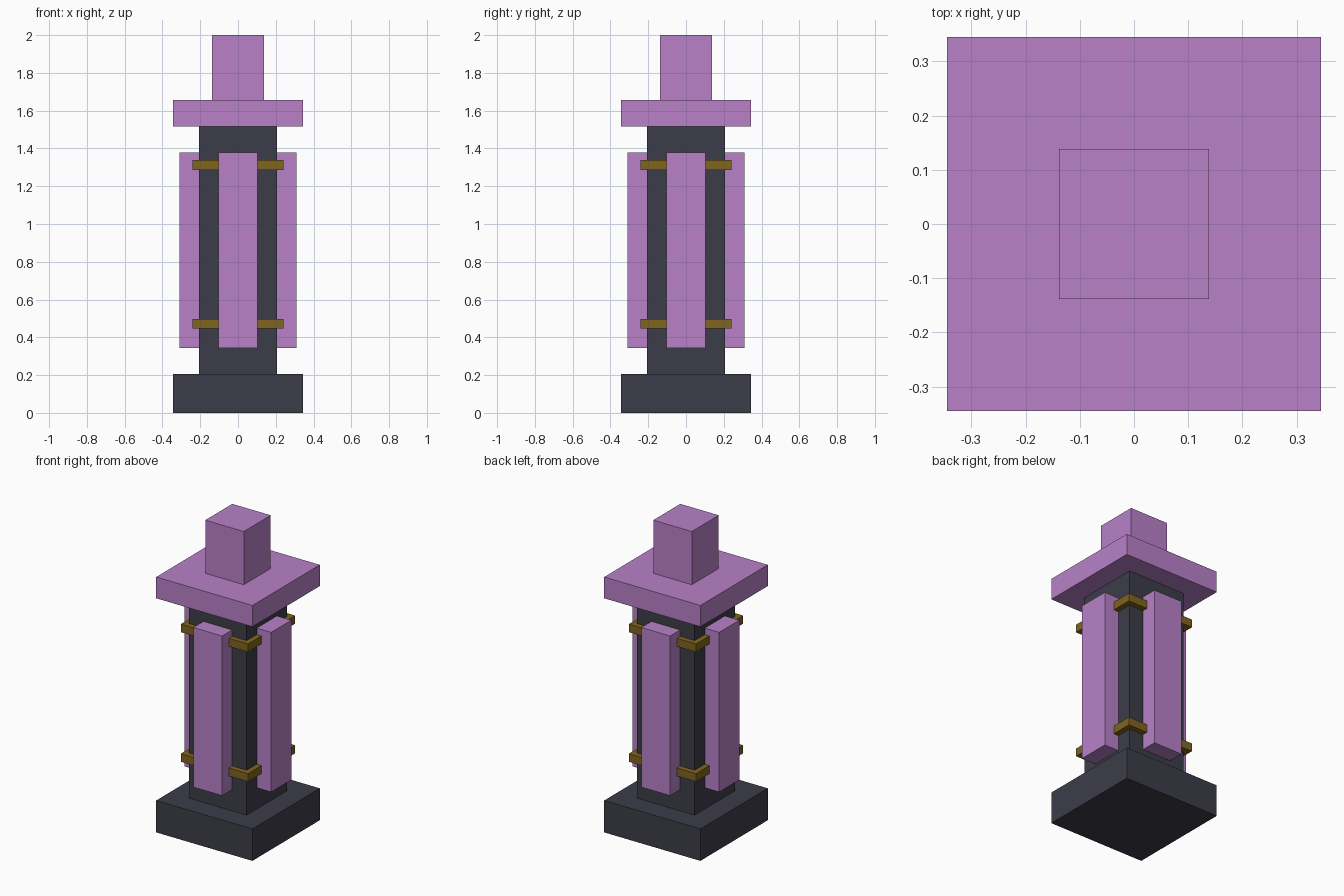
import bpy
import bmesh
from math import cos, sin, pi
from mathutils import Matrix

if "Cube" in bpy.data.objects:
    bpy.data.objects.remove(bpy.data.objects["Cube"])

U = 2 / 29  # modular unit of the design


def material(name, rgb):
    m = bpy.data.materials.new(name)
    m.diffuse_color = (*rgb, 1)
    m.use_nodes = True
    m.node_tree.nodes["Principled BSDF"].inputs["Base Color"].default_value = m.diffuse_color
    return m


purple = material("purple", (0.48, 0.22, 0.58))
slate = material("dark_slate", (0.046, 0.046, 0.066))
bronze = material("bronze", (0.22, 0.13, 0.014))


def block(name, mat, size, z0, z1, centre=(0, 0), turn=0):
    """Box standing from z0 to z1, turned about the z axis."""
    bm = bmesh.new()
    bmesh.ops.create_cube(bm, size=1)
    bm.transform(Matrix.Translation((*centre, (z0 + z1) / 2))
                 @ Matrix.Rotation(turn, 4, "Z")
                 @ Matrix.Diagonal((size[0], size[1], z1 - z0, 1)))
    mesh = bpy.data.meshes.new(name)
    bm.to_mesh(mesh)
    bm.free()
    mesh.materials.append(mat)
    ob = bpy.data.objects.new(name, mesh)
    bpy.context.collection.objects.link(ob)


# Dark plinth and shaft
block("base", slate, (10 * U, 10 * U), 0, 3 * U)
block("column", slate, (6 * U, 6 * U), 3 * U, 22 * U)

# Cap slab and finial
block("cap", purple, (10 * U, 10 * U), 22 * U, 24 * U)
block("finial", purple, (4 * U, 4 * U), 24 * U, 29 * U)

# One raised panel on each face of the shaft
for i in range(4):
    a = i * pi / 2
    r = 3.75 * U
    block(f"panel_{i + 1}", purple, (1.5 * U, 3 * U), 5 * U, 20 * U,
          (r * cos(a), r * sin(a)), a)

# Metal bands around the shaft, passing behind the panel fronts
for name, z in (("lower_band", 0.472), ("upper_band", 1.312)):
    block(name, bronze, (7 * U, 7 * U), z - 0.026, z + 0.026)
